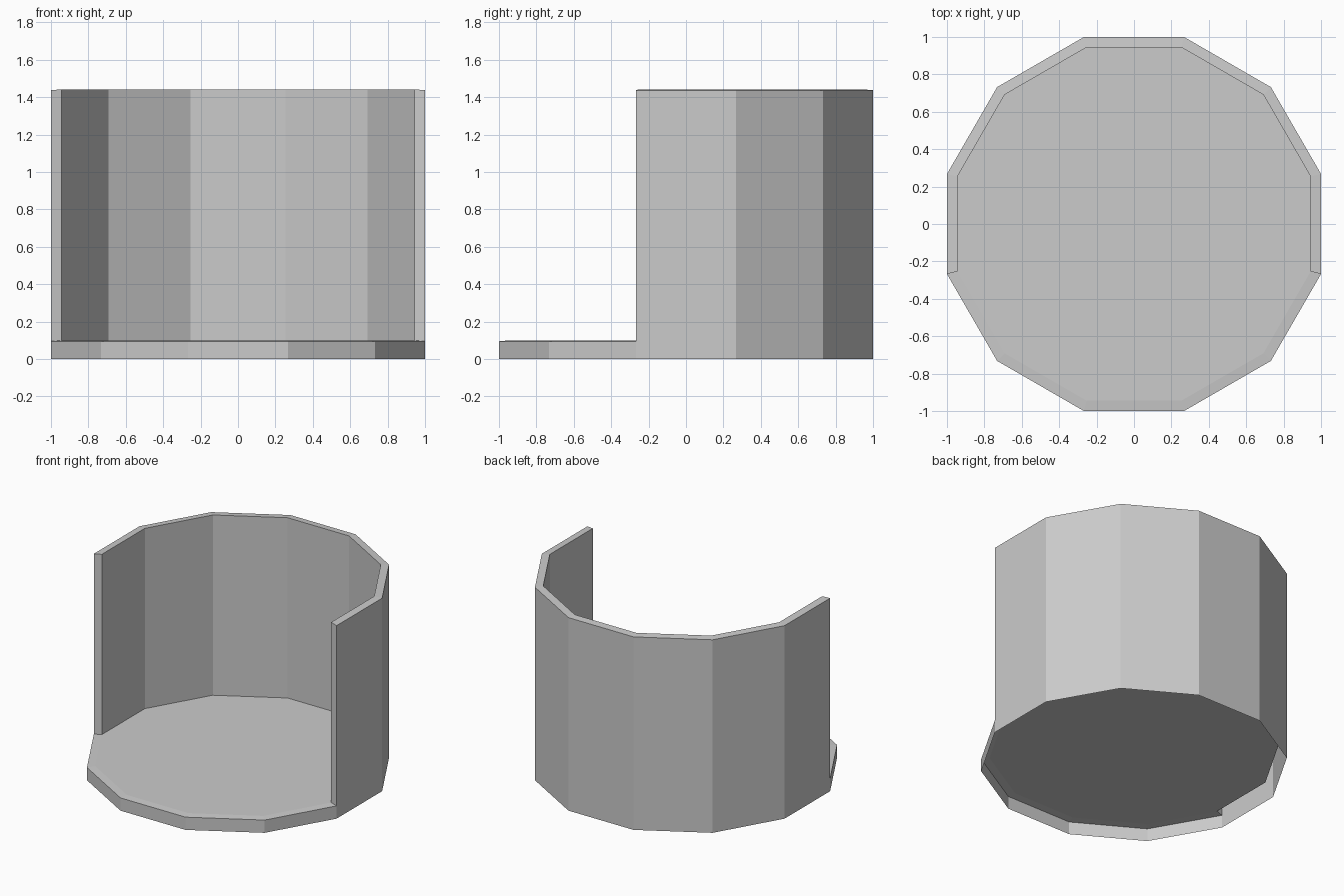
import bpy, bmesh, math

cube = bpy.data.objects.get("Cube")
if cube:
    bpy.data.objects.remove(cube, do_unlink=True)

SIDES = 12
OUTER, INNER = 1.035, 0.978
WALL_SIDES = 7                      # the wall wraps the back, the front stays open
FLOOR_OUT, FLOOR_IN = 0.095, 0.1    # rims slope slightly outward
TOP_OUT, TOP_IN = 1.437, 1.442

grey = bpy.data.materials.new("light_grey")
grey.use_nodes = True
colour = (0.6, 0.6, 0.6, 1)
grey.diffuse_color = colour
grey.node_tree.nodes["Principled BSDF"].inputs["Base Color"].default_value = colour


def ring(bm, radius, z, count=SIDES):
    """Vertices counter-clockwise from the left end of the wall."""
    angles = [math.radians(-15 + 360 / SIDES * i) for i in range(count)]
    return [bm.verts.new((radius * math.cos(a), radius * math.sin(a), z)) for a in angles]


def band(bm, low, high, first, last):
    """Quads joining two rings, facing outward."""
    for i in range(first, last):
        j = (i + 1) % len(low)
        bm.faces.new((low[i], low[j], high[j], high[i]))


bm = bmesh.new()
base = ring(bm, OUTER, 0)
lip = ring(bm, OUTER, FLOOR_OUT)
floor = ring(bm, INNER, FLOOR_IN)
top_out = ring(bm, OUTER, TOP_OUT, WALL_SIDES + 1)
top_in = ring(bm, INNER, TOP_IN, WALL_SIDES + 1)

# Base skirt, open underneath, with the floor and its front rim
band(bm, base, lip, 0, SIDES)
bm.faces.new(floor)
band(bm, lip, floor, WALL_SIDES, SIDES)

# Wall: outside, top rim and inside
band(bm, lip, top_out, 0, WALL_SIDES)
band(bm, top_out, top_in, 0, WALL_SIDES)
band(bm, top_in, floor[:WALL_SIDES + 1], 0, WALL_SIDES)

# Wall ends
n = WALL_SIDES
bm.faces.new((lip[0], top_out[0], top_in[0], floor[0]))
bm.faces.new((lip[n], floor[n], top_in[n], top_out[n]))

mesh = bpy.data.meshes.new("open_round_shell")
bm.to_mesh(mesh)
bm.free()
mesh.materials.append(grey)
shell = bpy.data.objects.new("open_round_shell", mesh)
bpy.context.collection.objects.link(shell)
